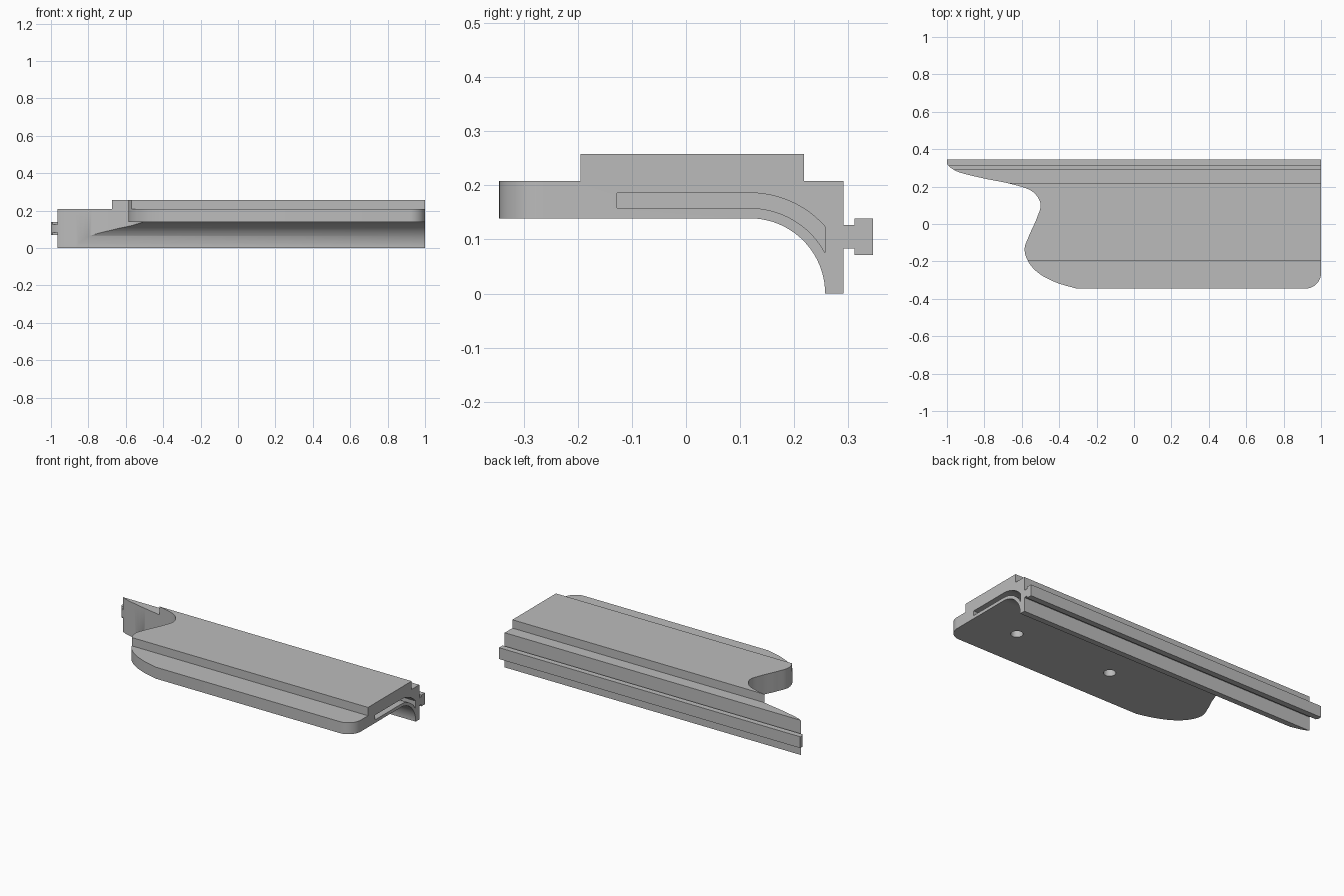
import bpy, bmesh, math
from mathutils import Vector

cube = bpy.data.objects.get("Cube")
if cube:
    bpy.data.objects.remove(cube, do_unlink=True)

grey = bpy.data.materials.new("plain_grey")
grey.use_nodes = True
grey.diffuse_color = (0.5, 0.5, 0.5, 1)
grey.node_tree.nodes["Principled BSDF"].inputs["Base Color"].default_value = (0.5, 0.5, 0.5, 1)


def prism(name, points, push):
    """Closed outline extruded along a vector."""
    bm = bmesh.new()
    face = bm.faces.new([bm.verts.new(p) for p in points])
    new = bmesh.ops.extrude_face_region(bm, geom=[face])["geom"]
    bmesh.ops.translate(bm, vec=push, verts=[g for g in new if isinstance(g, bmesh.types.BMVert)])
    bmesh.ops.recalc_face_normals(bm, faces=bm.faces)
    mesh = bpy.data.meshes.new(name)
    bm.to_mesh(mesh)
    bm.free()
    mesh.materials.append(grey)
    ob = bpy.data.objects.new(name, mesh)
    bpy.context.collection.objects.link(ob)
    return ob


def arc(cx, cy, r, start, end, n):
    angles = [math.radians(start + (end - start) * i / n) for i in range(n + 1)]
    return [(cx + r * math.cos(a), cy + r * math.sin(a)) for a in angles]


def spline(pts, n=8):
    """Smooth curve through the points."""
    ext = [Vector(p) for p in [pts[0]] + pts + [pts[-1]]]
    out = []
    for a, b, c, d in zip(ext, ext[1:], ext[2:], ext[3:]):
        for i in range(n):
            t = i / n
            out.append(tuple(0.5 * (2 * b + (c - a) * t + (2 * a - 5 * b + 4 * c - d) * t * t
                                    + (3 * b - a - 3 * c + d) * t ** 3)))
    return out + [pts[-1]]


def cut(target, tool, operation):
    mod = target.modifiers.new(tool.name, "BOOLEAN")
    mod.operation = operation
    mod.solver = "EXACT"
    mod.object = tool
    bpy.context.view_layer.objects.active = target
    bpy.ops.object.modifier_apply(modifier=mod.name)
    bpy.data.objects.remove(tool, do_unlink=True)


# Cross-section: stepped plate, curved skirt and T-shaped back rail
section = [(-0.345, 0.139), (-0.345, 0.208), (-0.195, 0.208), (-0.195, 0.258),
           (0.218, 0.258), (0.218, 0.208), (0.291, 0.208), (0.291, 0.127),
           (0.311, 0.127), (0.311, 0.139), (0.345, 0.139), (0.345, 0.071),
           (0.311, 0.071), (0.311, 0.083), (0.291, 0.083), (0.291, 0)]
section += arc(0.118, 0, 0.139, 0, 90, 20)
body = prism("stepped_panel", [(-1.1, y, z) for y, z in section], (2.2, 0, 0))

# Plan outline: wavy right end and one rounded front corner
wave = spline([(-1, 0.325), (-0.985, 0.304), (-0.93, 0.275), (-0.8, 0.243), (-0.666, 0.216),
               (-0.55, 0.178), (-0.5, 0.11), (-0.52, 0.03), (-0.56, -0.06), (-0.585, -0.136),
               (-0.56, -0.21), (-0.5, -0.27), (-0.41, -0.315), (-0.307, -0.345)])
plan = [(-1, 0.4)] + wave + [(-0.307, -0.4), (0.917, -0.4)]
plan += arc(0.917, -0.262, 0.083, -90, 0, 12) + [(1, 0.4)]
cut(body, prism("plan_cutter", [(x, y, -0.1) for x, y in plan], (0, 0, 0.5)), "INTERSECT")

# Curved slot in the left end
reach = [math.degrees(math.acos(0.139 / r)) for r in (0.186, 0.158)]
slot = [(-0.127, 0.158), (-0.127, 0.186)]
slot += arc(0.118, 0, 0.186, 90, reach[0], 12) + arc(0.118, 0, 0.158, reach[1], 90, 12)
cut(body, prism("slot_cutter", [(0.8, y, z) for y, z in slot], (0.4, 0, 0)), "DIFFERENCE")

# Two blind holes underneath
for x in (0.72, 0.08):
    ring = arc(x, -0.105, 0.033, 0, 360, 32)[:-1]
    cut(body, prism("hole_cutter", [(a, b, 0.1) for a, b in ring], (0, 0, 0.1)), "DIFFERENCE")

bpy.ops.object.select_all(action="DESELECT")
body.select_set(True)
bpy.context.view_layer.objects.active = body
bpy.ops.object.shade_smooth_by_angle(angle=math.radians(30))
